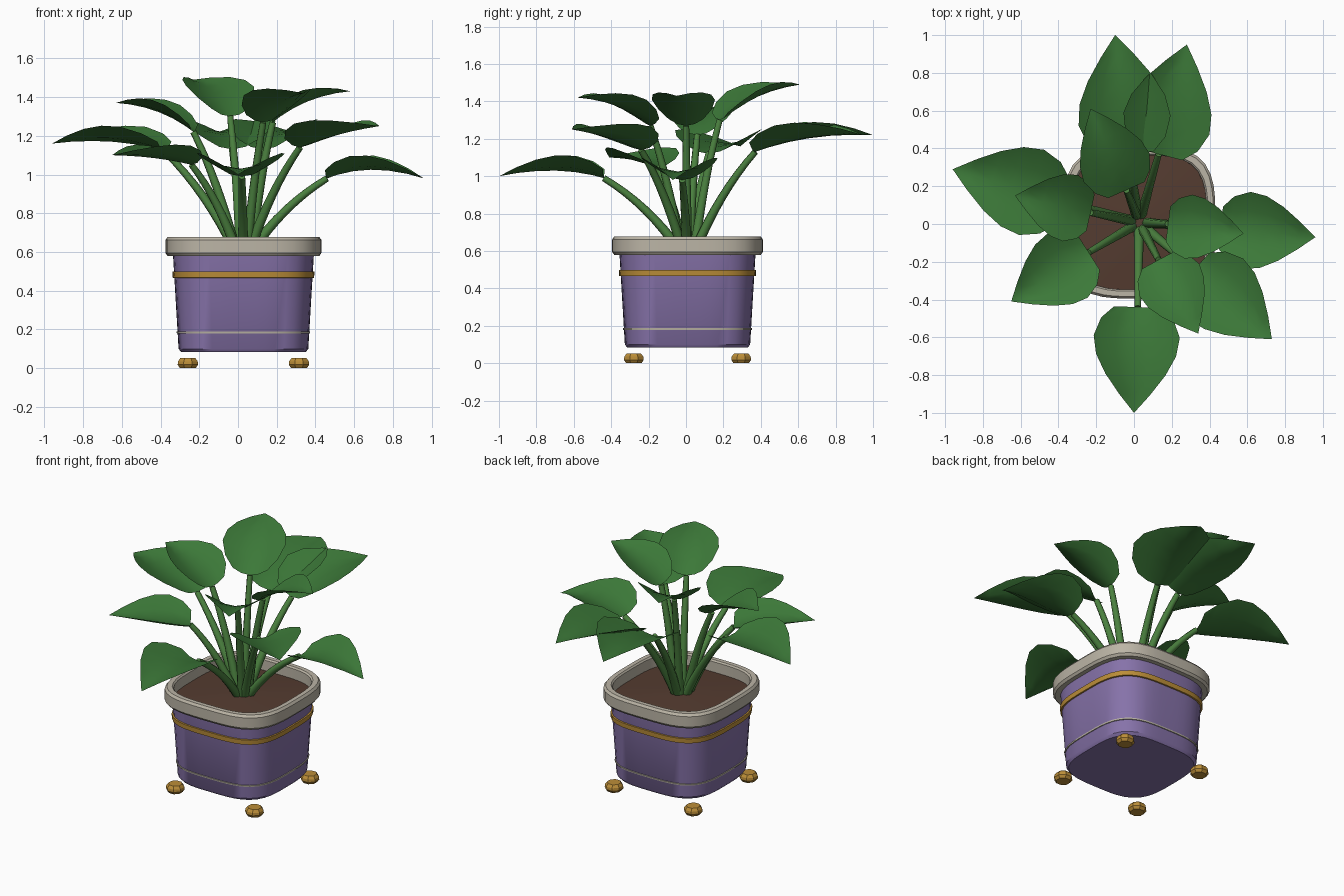
import bpy, bmesh, math
from mathutils import Vector

if "Cube" in bpy.data.objects:
    bpy.data.objects.remove(bpy.data.objects["Cube"])

CX, CY = 0.028, 0.008   # pot centre


def material(name, col):
    m = bpy.data.materials.new(name)
    m.diffuse_color = (*col, 1)
    m.use_nodes = True
    m.node_tree.nodes["Principled BSDF"].inputs["Base Color"].default_value = m.diffuse_color
    return m


PURPLE = material("purple_glaze", (0.24, 0.17, 0.40))
STONE = material("pale_stone", (0.50, 0.46, 0.38))
GOLD = material("gold", (0.50, 0.27, 0.04))
SOIL = material("soil_brown", (0.09, 0.045, 0.03))
STEM = material("stem_green", (0.07, 0.22, 0.05))
LEAF = material("leaf_green", (0.045, 0.19, 0.04))


def finish(name, bm, mat, angle=None, solid=True):
    if solid:
        bmesh.ops.recalc_face_normals(bm, faces=bm.faces)
    me = bpy.data.meshes.new(name)
    bm.to_mesh(me)
    bm.free()
    me.materials.append(mat)
    ob = bpy.data.objects.new(name, me)
    bpy.context.collection.objects.link(ob)
    if angle:
        bpy.ops.object.select_all(action='DESELECT')
        ob.select_set(True)
        bpy.context.view_layer.objects.active = ob
        bpy.ops.object.shade_smooth_by_angle(angle=math.radians(angle))
    return ob


def bridge(bm, a, b):
    n = len(a)
    for i in range(n):
        bm.faces.new((a[i], a[(i + 1) % n], b[(i + 1) % n], b[i]))


def loft(name, profile, mat, caps=(False, False), closed=False, power=3.5, n=48,
         center=(CX, CY), angle=35):
    """Stack rounded-square rings given as (half width, z)."""
    bm = bmesh.new()
    rings = []
    for r, z in profile:
        ring = []
        for i in range(n):
            a = 2 * math.pi * (i + 0.5) / n
            c, s = math.cos(a), math.sin(a)
            k = r / (abs(c) ** power + abs(s) ** power) ** (1 / power)
            ring.append(bm.verts.new((center[0] + k * c, center[1] + k * s, z)))
        rings.append(ring)
    for a, b in zip(rings, rings[1:]):
        bridge(bm, a, b)
    if closed:
        bridge(bm, rings[-1], rings[0])
    if caps[0]:
        bm.faces.new(rings[0][::-1])
    if caps[1]:
        bm.faces.new(rings[-1])
    return finish(name, bm, mat, angle)


# Pot body, rim, bands and soil
loft("pot_body", [(0.322, 0.083), (0.335, 0.10), (0.364, 0.59)], PURPLE, (True, False))
loft("pot_rim", [(0.355, 0.58), (0.392, 0.58), (0.403, 0.595), (0.403, 0.662), (0.392, 0.677),
                 (0.364, 0.677), (0.356, 0.667)], STONE, closed=True)
loft("gold_band", [(0.355, 0.465), (0.365, 0.467), (0.367, 0.498), (0.355, 0.50)], GOLD, closed=True)
loft("pale_band", [(0.335, 0.177), (0.344, 0.179), (0.345, 0.188), (0.335, 0.19)], STONE, closed=True)
loft("soil", [(0.357, 0.60), (0.25, 0.608), (0.12, 0.616), (0.03, 0.62)], SOIL, (False, True))

# Four faceted feet at the corners
for sx in (-1, 1):
    for sy in (-1, 1):
        loft("foot", [(0.044, 0.0), (0.057, 0.018), (0.055, 0.035), (0.042, 0.052)], GOLD, (True, True),
             power=2, n=8, center=(CX + 0.287 * sx, CY + 0.287 * sy), angle=None)


def bezier(a, b, c, t):
    return a * (1 - t) ** 2 + b * 2 * t * (1 - t) + c * t * t


def stem(name, end, sides=8, steps=8):
    out = Vector((end.x - CX, end.y - CY, 0))
    start = Vector((CX, CY, 0.6)) + out.normalized() * 0.04
    mid = start + (end - start) * 0.5
    mid += Vector((0, 0, 0.05)) - out * 0.08
    bm = bmesh.new()
    rings = []
    for j in range(steps + 1):
        t = j / steps
        p = bezier(start, mid, end, t)
        d = ((mid - start) * (1 - t) + (end - mid) * t).normalized()
        u = d.cross(Vector((-out.y, out.x, 0))).normalized()
        v = d.cross(u)
        r = 0.027 - 0.010 * t
        rings.append([bm.verts.new(p + r * (u * math.cos(a) + v * math.sin(a)))
                      for a in (2 * math.pi * i / sides for i in range(sides))])
    for a, b in zip(rings, rings[1:]):
        bridge(bm, a, b)
    bm.faces.new(rings[0][::-1])
    bm.faces.new(rings[-1])
    finish(name, bm, STEM, 50)


# Leaf outline: (position along midrib, share of half width)
OUTLINE = [(0, 0.55), (0.12, 0.84), (0.30, 1.0), (0.48, 0.93), (0.66, 0.70), (0.84, 0.36)]


def leaf(name, base, tip, half, bulge):
    axis = Vector((tip.x - base.x, tip.y - base.y, 0)).normalized()
    side = Vector((-axis.y, axis.x, 0))
    mid = (base + tip) / 2 + Vector((0, 0, 2 * bulge)) - axis * 0.03
    bm = bmesh.new()
    rows = []
    for t, w in OUTLINE:
        p = bezier(base, mid, tip, t)
        rows.append([bm.verts.new(p + side * (half * w * s)
                                  + Vector((0, 0, 0.38 * half * w * s * s)))
                     for s in (-1, -0.5, 0, 0.5, 1)])
    for a, b in zip(rows, rows[1:]):
        for i in range(4):
            bm.faces.new((a[i + 1], a[i], b[i], b[i + 1]))
    end = bm.verts.new(tip)
    for i in range(4):
        bm.faces.new((rows[-1][i + 1], rows[-1][i], end))
    bmesh.ops.recalc_face_normals(bm, faces=bm.faces)
    if sum(f.normal.z for f in bm.faces) < 0:
        bmesh.ops.reverse_faces(bm, faces=bm.faces)
    finish(name, bm, LEAF, 60, solid=False)


# Leaves: base, tip, half width, upward arch
LEAVES = [
    ((-0.03, 0.37, 1.13), (-0.10, 1.00, 1.22), 0.245, 0.03),
    ((0.13, 0.37, 1.13), (0.28, 0.95, 1.22), 0.235, 0.03),
    ((-0.04, 0.18, 1.30), (-0.23, 0.61, 1.49), 0.19, 0.03),
    ((-0.38, 0.12, 1.12), (-0.96, 0.29, 1.16), 0.235, 0.03),
    ((-0.23, 0.06, 1.22), (-0.63, 0.15, 1.37), 0.18, 0.03),
    ((-0.24, -0.15, 1.05), (-0.65, -0.41, 1.10), 0.20, 0.01),
    ((0.02, -0.44, 0.99), (0.00, -1.00, 1.00), 0.228, 0.035),
    ((0.32, -0.24, 1.14), (0.73, -0.61, 1.25), 0.215, 0.01),
    ((0.13, -0.19, 1.27), (0.34, -0.58, 1.42), 0.18, 0.03),
    ((0.46, -0.02, 0.98), (0.96, -0.07, 0.98), 0.205, 0.045),
    ((0.18, 0.00, 1.27), (0.58, -0.05, 1.43), 0.17, 0.03),
]
for i, (b, t, half, bulge) in enumerate(LEAVES, 1):
    stem(f"stem_{i}", Vector(b))
    leaf(f"leaf_{i}", Vector(b), Vector(t), half, bulge)
